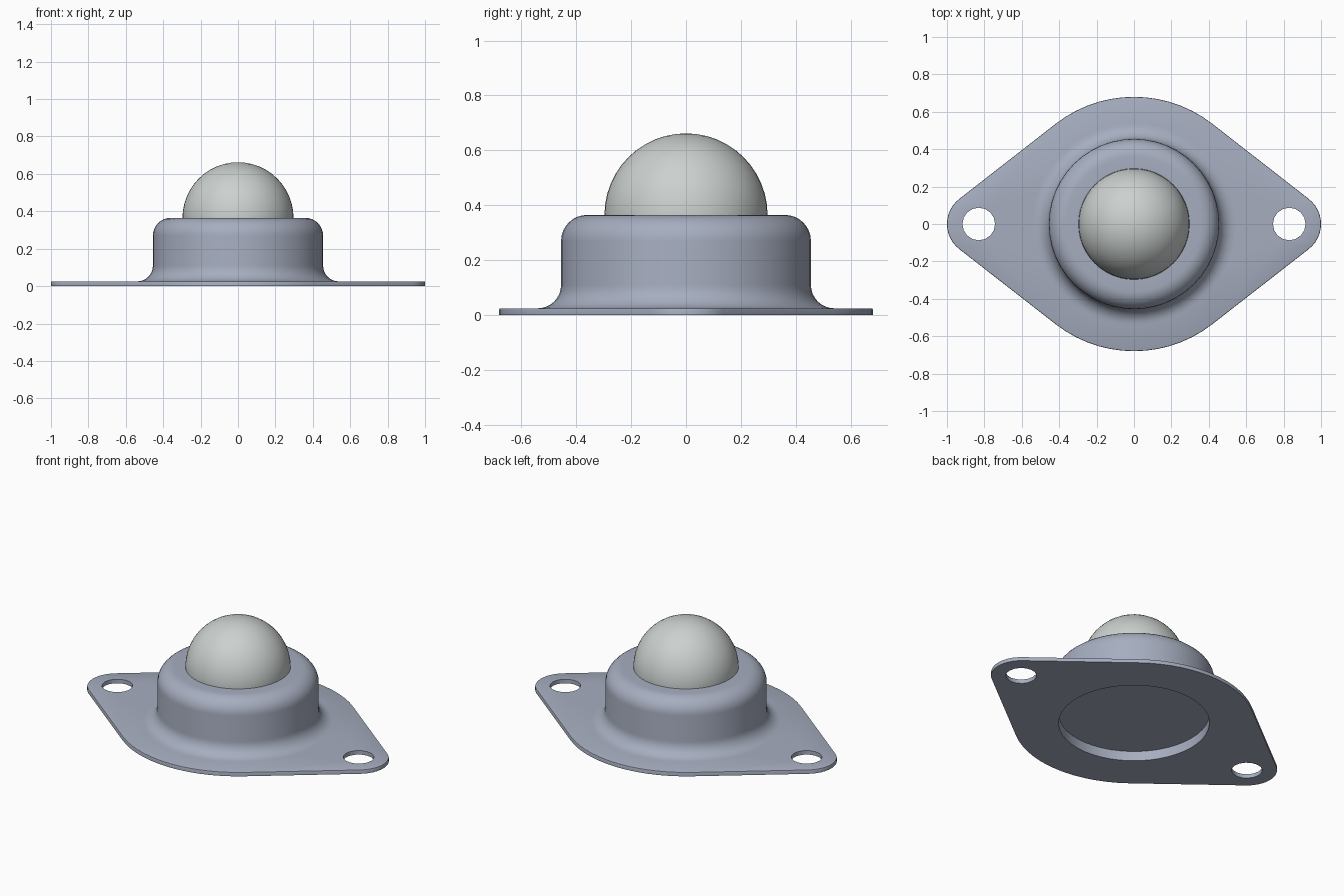
import bpy, bmesh
from math import sin, cos, pi, acos, radians

cube = bpy.data.objects.get("Cube")
if cube:
    bpy.data.objects.remove(cube)

SEGMENTS = 48
PLATE_TOP = 0.025
RECESS_R = 0.425
HOLE_X, HOLE_R, EAR_R, PLATE_R = 0.83, 0.087, 0.17, 0.68
BALL_R, BALL_Z = 0.297, 0.365


def make_material(name, color):
    mat = bpy.data.materials.new(name)
    mat.use_nodes = True
    mat.diffuse_color = color
    mat.node_tree.nodes["Principled BSDF"].inputs["Base Color"].default_value = color
    return mat


def arc(cx, cy, r, start, end, steps):
    """Points along a circular arc, both ends included."""
    angles = [start + (end - start) * i / steps for i in range(steps + 1)]
    return [(cx + r * cos(a), cy + r * sin(a)) for a in angles]


def circle(cx, r, steps):
    return arc(cx, 0, r, 0, 2 * pi, steps)[:-1]


def add_object(name, bm, mat):
    mesh = bpy.data.meshes.new(name)
    bm.to_mesh(mesh)
    bm.free()
    mesh.materials.append(mat)
    obj = bpy.data.objects.new(name, mesh)
    bpy.context.collection.objects.link(obj)
    bpy.ops.object.select_all(action='DESELECT')
    obj.select_set(True)
    bpy.context.view_layer.objects.active = obj
    bpy.ops.object.shade_smooth_by_angle(angle=radians(35))
    return obj


steel = make_material("blue grey steel", (0.38, 0.42, 0.52, 1))
polished = make_material("pale polished metal", (0.6, 0.64, 0.62, 1))

# Mounting plate: rounded diamond outline with two bolt holes and a centre opening
t = acos((PLATE_R - EAR_R) / HOLE_X)
outline = (arc(HOLE_X, 0, EAR_R, -t, t, 12) + arc(0, 0, PLATE_R, t, pi - t, 14)
           + arc(-HOLE_X, 0, EAR_R, pi - t, pi + t, 12)
           + arc(0, 0, PLATE_R, pi + t, 2 * pi - t, 14))
loops = [outline, circle(0, RECESS_R, SEGMENTS),
         circle(HOLE_X, HOLE_R, 16), circle(-HOLE_X, HOLE_R, 16)]
bm = bmesh.new()
rim = []
for n, loop in enumerate(loops):
    verts = [bm.verts.new((x, y, 0)) for x, y in loop]
    edges = [bm.edges.new((a, b)) for a, b in zip(verts, verts[1:] + verts[:1])]
    if n == 0:
        rim = verts
rim_xy = {(round(v.co.x, 4), round(v.co.y, 4)) for v in rim}
bmesh.ops.triangle_fill(bm, use_beauty=True, edges=bm.edges[:])
result = bmesh.ops.extrude_face_region(bm, geom=bm.faces[:], use_keep_orig=True)
for v in result["geom"]:
    if isinstance(v, bmesh.types.BMVert):
        v.co.z = PLATE_TOP
bmesh.ops.recalc_face_normals(bm, faces=bm.faces[:])
top_rim = [e for e in bm.edges
           if all(v.co.z > 0.01 and (round(v.co.x, 4), round(v.co.y, 4)) in rim_xy
                  for v in e.verts)
           and any(abs(f.normal.z) < 0.5 for f in e.link_faces)]
bmesh.ops.bevel(bm, geom=top_rim, offset=0.005, segments=2, affect='EDGES', profile=0.5)
add_object("mounting_plate", bm, steel)

# Housing: lathed cup with a flared foot, a rounded shoulder and a recess below
profile = [(0, 0.06), (RECESS_R, 0.06), (RECESS_R, PLATE_TOP)]
profile += arc(0.54, 0.11, 0.085, 1.5 * pi, pi, 8)
profile += arc(0.36, 0.27, 0.095, 0, pi / 2, 8)
profile += [(BALL_R - 0.005, BALL_Z)]
bm = bmesh.new()
verts = [bm.verts.new((r, 0, z)) for r, z in profile]
edges = [bm.edges.new(pair) for pair in zip(verts, verts[1:])]
bmesh.ops.spin(bm, geom=verts + edges, cent=(0, 0, 0), axis=(0, 0, 1),
               angle=2 * pi, steps=SEGMENTS, use_merge=True)
bmesh.ops.remove_doubles(bm, verts=bm.verts[:], dist=0.0005)
bmesh.ops.recalc_face_normals(bm, faces=bm.faces[:])
# Make sure the shell faces outward
side = max(bm.faces, key=lambda f: f.calc_center_median().z)
if side.normal.z < 0:
    bmesh.ops.reverse_faces(bm, faces=bm.faces[:])
add_object("housing", bm, steel)

# Ball resting in the housing
bm = bmesh.new()
bmesh.ops.create_uvsphere(bm, u_segments=SEGMENTS, v_segments=24, radius=BALL_R)
bmesh.ops.translate(bm, verts=bm.verts[:], vec=(0, 0, BALL_Z))
add_object("ball", bm, polished)
